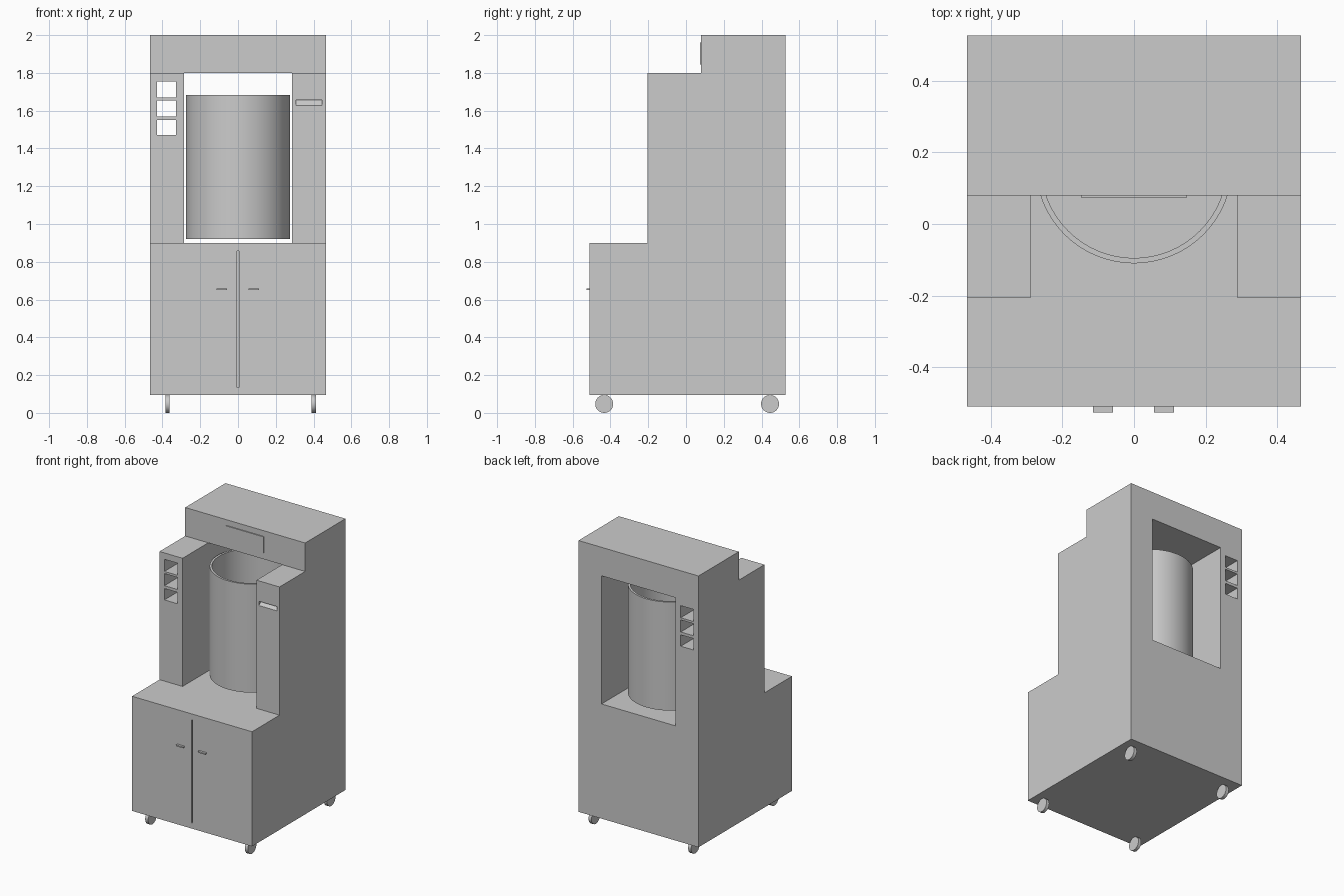
import bpy, bmesh, math
from mathutils import Matrix, Vector

if "Cube" in bpy.data.objects:
    bpy.data.objects.remove(bpy.data.objects["Cube"], do_unlink=True)

grey = bpy.data.materials.new("light_grey")
grey.use_nodes = True
grey.diffuse_color = (0.6, 0.6, 0.6, 1)
grey.node_tree.nodes["Principled BSDF"].inputs["Base Color"].default_value = (0.6, 0.6, 0.6, 1)


def finish(name, bm, smooth=False):
    bmesh.ops.recalc_face_normals(bm, faces=bm.faces[:])
    mesh = bpy.data.meshes.new(name)
    bm.to_mesh(mesh)
    bm.free()
    mesh.materials.append(grey)
    if smooth:
        mesh.shade_smooth()
        mesh.set_sharp_from_angle(angle=math.radians(35))
    ob = bpy.data.objects.new(name, mesh)
    bpy.context.collection.objects.link(ob)
    return ob


def prism(name, profile, x0, x1):
    """Extrude a (y, z) side profile from x0 to x1."""
    bm = bmesh.new()
    face = bm.faces.new([bm.verts.new((x0, y, z)) for y, z in profile])
    new = bmesh.ops.extrude_face_region(bm, geom=[face])["geom"]
    for v in new:
        if isinstance(v, bmesh.types.BMVert):
            v.co.x = x1
    return finish(name, bm)


def box(name, x0, x1, y0, y1, z0, z1):
    return prism(name, [(y0, z0), (y1, z0), (y1, z1), (y0, z1)], x0, x1)


def cut(target, cutter):
    mod = target.modifiers.new("cut", "BOOLEAN")
    mod.operation = "DIFFERENCE"
    mod.solver = "EXACT"
    mod.object = cutter
    cutter.hide_render = True
    bpy.context.view_layer.objects.active = target
    bpy.ops.object.modifier_apply(modifier=mod.name)
    bpy.data.objects.remove(cutter, do_unlink=True)


# Stepped cabinet
half, front, step, head, back = 0.466, -0.51, -0.205, 0.08, 0.527
cabinet = prism("cabinet", [(front, 0.095), (back, 0.095), (back, 2), (head, 2),
                            (head, 1.8), (step, 1.8), (step, 0.9), (front, 0.9)], -half, half)

# Central opening, through vents, card slot and door seam
cut(cabinet, box("opening_cutter", -0.287, 0.287, -0.7, 0.7, 0.9, 1.8))
for z0, z1 in [(1.67, 1.755), (1.57, 1.655), (1.47, 1.55)]:
    cut(cabinet, box("vent_cutter", -0.428, -0.328, -0.7, 0.7, z0, z1))
cut(cabinet, prism("slot_cutter", [(step - 0.02, 1.627), (step, 1.627),
                                   (step + 0.03, 1.657), (step - 0.02, 1.657)], 0.307, 0.445))
cut(cabinet, box("seam_cutter", -0.004, 0.004, front - 0.1, front + 0.01, 0.135, 0.857))

# Open drum, turned from its wall profile
bm = bmesh.new()
centre = Vector((0, 0.165, 0))
wall = [(0, 0.92), (0.275, 0.92), (0.275, 1.682), (0.26, 1.682), (0.26, 0.935), (0, 0.935)]
verts = [bm.verts.new(centre + Vector((r, 0, z))) for r, z in wall]
edges = [bm.edges.new(pair) for pair in zip(verts, verts[1:])]
bmesh.ops.spin(bm, geom=verts + edges, cent=centre, axis=(0, 0, 1),
               angle=math.tau, steps=64, use_duplicate=False)
bmesh.ops.remove_doubles(bm, verts=bm.verts[:], dist=0.0001)
finish("drum", bm, smooth=True)

# Display plate and door handles
box("display_plate", -0.147, 0.147, head - 0.007, head, 1.845, 1.96)
for name, x in [("right_handle", -0.086), ("left_handle", 0.084)]:
    box(name, x - 0.028, x + 0.028, front - 0.016, front, 0.65, 0.659)

# Four wheels
for side, x in [("right", -0.373), ("left", 0.401)]:
    for end, y in [("front", -0.433), ("back", 0.445)]:
        bm = bmesh.new()
        place = Matrix.Translation((x, y, 0.0475)) @ Matrix.Rotation(math.pi / 2, 4, "Y")
        bmesh.ops.create_cone(bm, cap_ends=True, segments=32, radius1=0.0475,
                              radius2=0.0475, depth=0.023, matrix=place)
        finish(f"{end}_{side}_wheel", bm, smooth=True)
